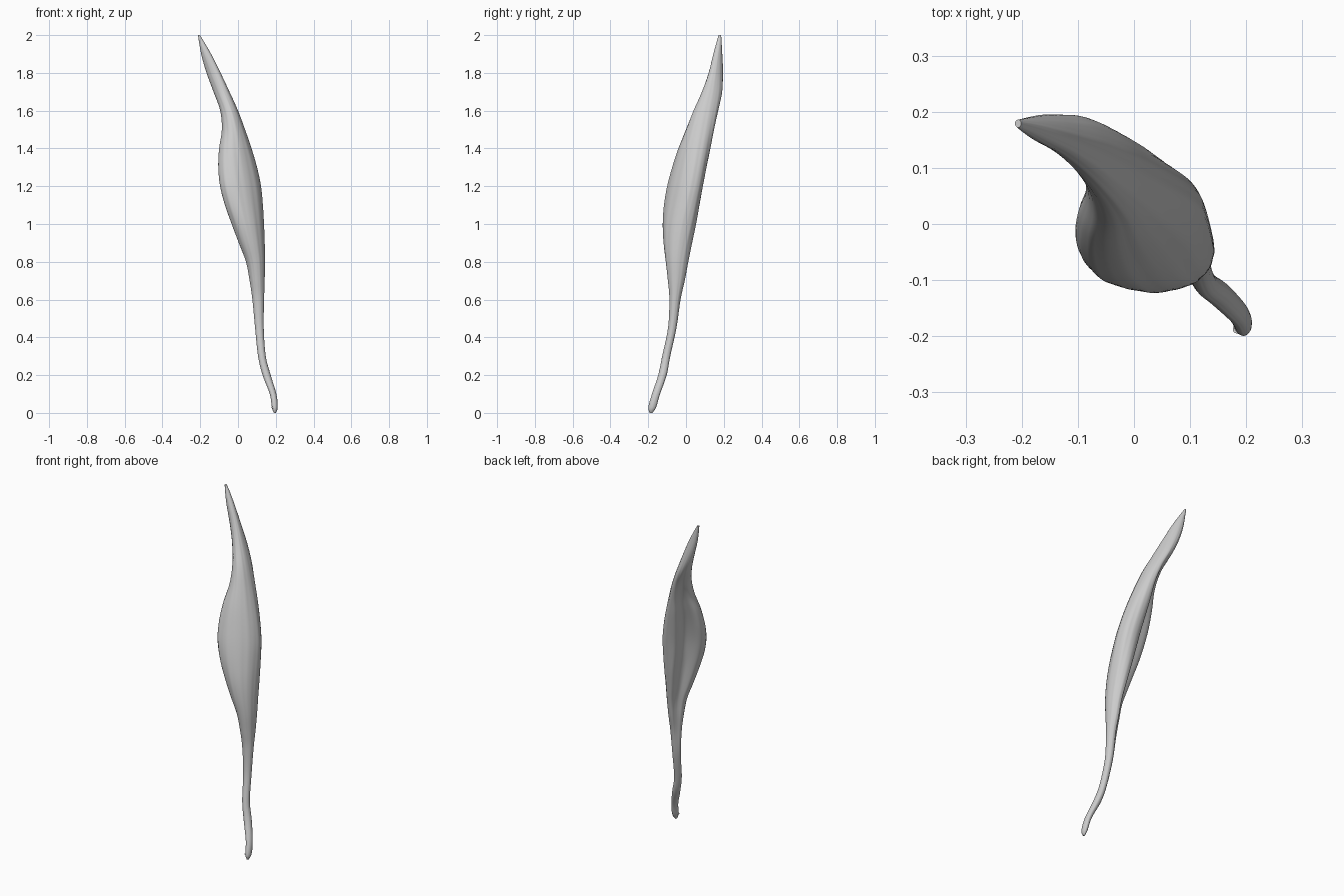
import bpy, bmesh, math

if "Cube" in bpy.data.objects:
    bpy.data.objects.remove(bpy.data.objects["Cube"])

# Muscle belly sections: z, x min, x max, y min, y max, slant, back hollow
S = [
    (0.00, .190, .200, -.192, -.178, 0, 0),
    (0.03, .179, .210, -.199, -.158, 0, .1),
    (0.10, .168, .203, -.180, -.137, 0, .1),
    (0.20, .130, .173, -.147, -.102, 0, .1),
    (0.30, .106, .147, -.126, -.083, 0, .1),
    (0.45, .090, .136, -.095, -.050, 0, .15),
    (0.60, .075, .138, -.088, -.028, 0, .3),
    (0.70, .060, .141, -.096, -.005, 0, .4),
    (0.80, .040, .143, -.107, .015, .02, .5),
    (0.90, .002, .141, -.118, .035, .1, .6),
    (1.00, -.035, .137, -.122, .055, .2, .65),
    (1.10, -.070, .131, -.116, .072, .3, .65),
    (1.20, -.095, .121, -.100, .090, .35, .65),
    (1.30, -.105, .100, -.073, .110, .3, .65),
    (1.40, -.101, .071, -.040, .131, .2, .6),
    (1.50, -.087, .037, .000, .151, .07, .5),
    (1.60, -.096, .000, .040, .173, -.1, .35),
    (1.70, -.132, -.045, .085, .194, -.3, .2),
    (1.80, -.168, -.092, .120, .197, -.4, .1),
    (1.90, -.195, -.142, .145, .192, -.3, 0),
    (2.00, -.212, -.201, .172, .186, 0, 0),
]
SIDES, STEPS = 64, 6


def smooth(a, b, c, d, t):
    """Catmull-Rom blend of four neighbouring sections."""
    return [.5 * (2 * q + (r - p) * t + (2 * p - 5 * q + 4 * r - s) * t * t
                  + (3 * q - p - 3 * r + s) * t ** 3)
            for p, q, r, s in zip(a, b, c, d)]


def ring(sec):
    """Slanted oval that fits its box, hollowed on the back-left side."""
    z, x0, x1, y0, y1, rho, dent = sec
    pts = []
    for i in range(SIDES):
        a = 2 * math.pi * i / SIDES
        u = math.cos(a)
        v = rho * u + math.sqrt(1 - rho * rho) * math.sin(a)
        off = math.atan2(v, u) - .75 * math.pi
        off = math.atan2(math.sin(off), math.cos(off))
        push = dent * math.exp(-.5 * (off / .42) ** 2)
        # faint fibre grooves
        k = 1 + .008 * math.sin(11 * a + 2 * z) + .006 * math.sin(19 * a - 3 * z)
        u, v = k * u + .7 * push, k * v - .7 * push
        pts.append(((x0 + x1) / 2 + u * (x1 - x0) / 2,
                    (y0 + y1) / 2 + v * (y1 - y0) / 2, z))
    return pts


# Skin the sections into one closed body
rows = []
for i in range(len(S) - 1):
    for k in range(STEPS):
        rows.append(smooth(S[max(i - 1, 0)], S[i], S[i + 1],
                           S[min(i + 2, len(S) - 1)], k / STEPS))
rows.append(S[-1])

bm = bmesh.new()
loops = [[bm.verts.new(p) for p in ring(r)] for r in rows]
for lo, hi in zip(loops, loops[1:]):
    for i in range(SIDES):
        j = (i + 1) % SIDES
        bm.faces.new((lo[i], lo[j], hi[j], hi[i]))
bm.faces.new(loops[0][::-1])
bm.faces.new(loops[-1])
bmesh.ops.recalc_face_normals(bm, faces=bm.faces)
mesh = bpy.data.meshes.new("muscle_belly")
bm.to_mesh(mesh)
bm.free()
body = bpy.data.objects.new("muscle_belly", mesh)
bpy.context.collection.objects.link(body)
bpy.context.view_layer.objects.active = body
body.select_set(True)
bpy.ops.object.shade_smooth_by_angle(angle=math.radians(50))
body.select_set(False)

# Small curled tendon hook at the foot
cu = bpy.data.curves.new("tendon_hook", 'CURVE')
cu.dimensions = '3D'
cu.bevel_depth = .008
cu.bevel_resolution = 3
cu.use_fill_caps = True
sp = cu.splines.new('POLY')
path = [(.198, -.178, .045), (.194, -.186, .032), (.187, -.188, .026), (.183, -.187, .033)]
sp.points.add(len(path) - 1)
for p, co in zip(sp.points, path):
    p.co = (*co, 1)
hook = bpy.data.objects.new("tendon_hook", cu)
bpy.context.collection.objects.link(hook)
